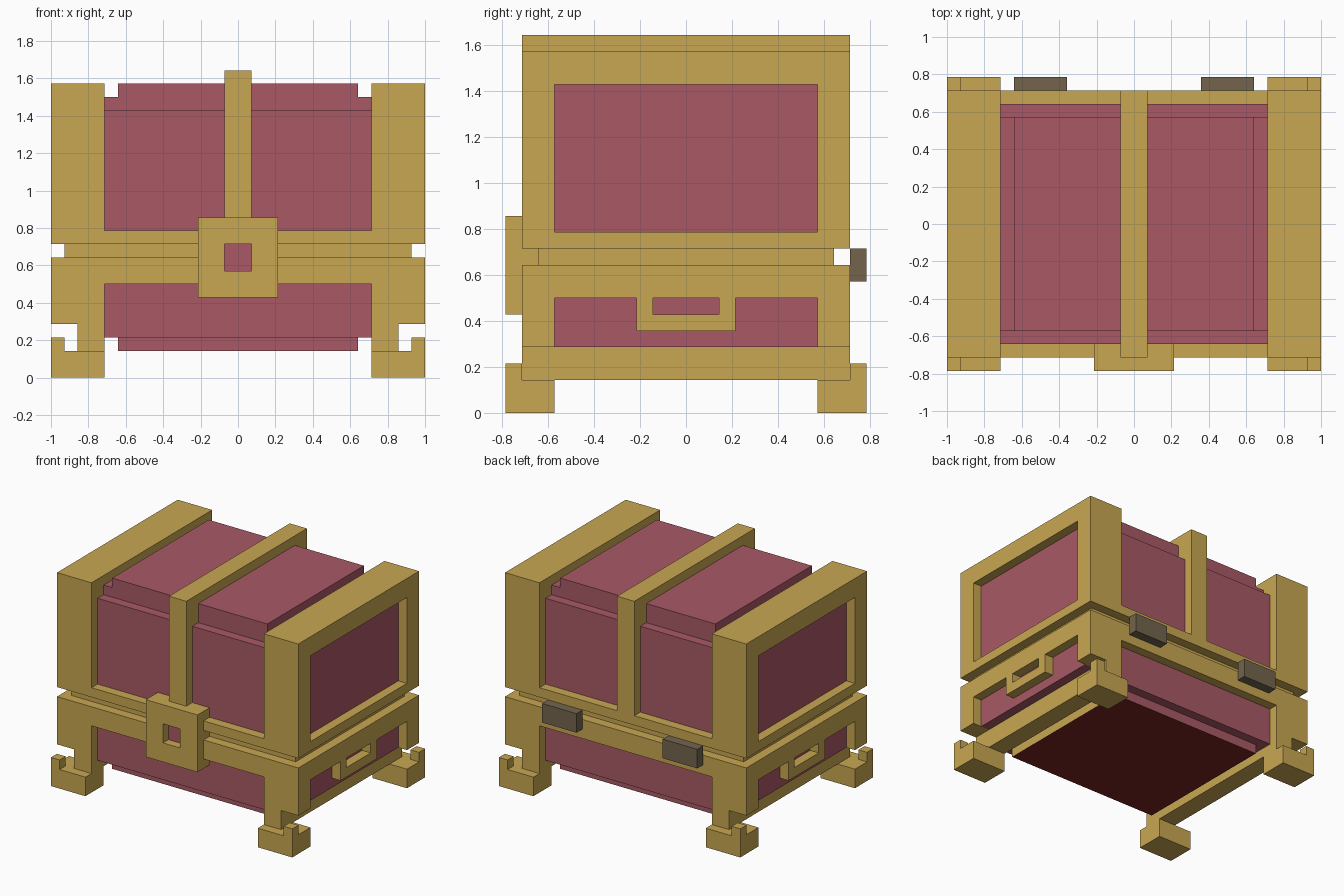
import bpy, bmesh

if "Cube" in bpy.data.objects:
    bpy.data.objects.remove(bpy.data.objects["Cube"])

U = 1 / 14  # the chest sits on a grid of 28 units across


def material(name, rgb):
    m = bpy.data.materials.new(name)
    lin = [((c / 255 + 0.055) / 1.055) ** 2.4 for c in rgb]
    m.diffuse_color = (*lin, 1)
    m.use_nodes = True
    m.node_tree.nodes["Principled BSDF"].inputs["Base Color"].default_value = m.diffuse_color
    return m


gold = material("gold trim", (201, 167, 82))
red = material("rose red panel", (169, 89, 101))
dark = material("dark red base", (122, 34, 34))
iron = material("dull hinge metal", (115, 101, 77))


def boxes(name, mats, *spans):
    """One object from boxes given as (x0, x1, y0, y1, z0, z1) in grid units."""
    bm = bmesh.new()
    for x0, x1, y0, y1, z0, z1 in spans:
        vs = bmesh.ops.create_cube(bm, size=1)["verts"]
        for v in vs:
            v.co = ((x1 if v.co.x > 0 else x0) * U,
                    (y1 if v.co.y > 0 else y0) * U,
                    (z1 if v.co.z > 0 else z0) * U)
    bm.normal_update()
    me = bpy.data.meshes.new(name)
    bm.to_mesh(me)
    bm.free()
    ob = bpy.data.objects.new(name, me)
    bpy.context.collection.objects.link(ob)
    for m in mats:
        me.materials.append(m)
    return ob


def flip(span, sx=1, sy=1):
    x0, x1, y0, y1, z0, z1 = span
    xs, ys = sorted((x0 * sx, x1 * sx)), sorted((y0 * sy, y1 * sy))
    return (*xs, *ys, z0, z1)


# Red body: lower box, upper box and stepped lid top
boxes("lower_body", [red], (-10, 10, -9, 9, 3, 9))
boxes("upper_body", [red], (-10, 10, -9, 9, 10, 20))
boxes("lid_step", [red], (-10, 10, -8, 8, 20, 21))
boxes("lid_top", [red], (-9, 9, -8, 8, 21, 22))

# Base lip: dark underside, gold ends
lip = boxes("base_lip", [red, dark, gold], (-9, 9, -8, 8, 2, 3))
for p in lip.data.polygons:
    if p.normal.z < -0.5:
        p.material_index = 1
    elif abs(p.normal.x) > 0.5:
        p.material_index = 2

# Recessed band between lid and base
boxes("seam_band", [gold], (-13, 13, -9, 9, 9, 10))

# Front and back rails
for side, s in (("front", 1), ("back", -1)):
    boxes(side + "_rails", [gold],
          flip((-10, 10, -10, -9, 10, 11), 1, s),
          flip((-10, 10, -10, -9, 7, 9), 1, s))

# Strap over the middle
boxes("center_strap", [gold], (-1, 1, -10, 10, 11, 23))

for side, s in (("right", 1), ("left", -1)):
    # End frames with recessed panels
    boxes(side + "_upper_frame", [gold], *[flip(b, s) for b in (
        (10, 14, -10, -8, 10, 22), (10, 14, 8, 10, 10, 22),
        (10, 14, -8, 8, 10, 11), (10, 14, -8, 8, 20, 22))])
    boxes(side + "_lower_frame", [gold], *[flip(b, s) for b in (
        (10, 14, -10, -8, 4, 9), (10, 14, 8, 10, 4, 9),
        (10, 14, -8, 8, 7, 9))])
    boxes(side + "_panels", [red],
          flip((10, 13, -8, 8, 11, 20), s), flip((10, 13, -8, 8, 4, 7), s))
    # Rail under the end frame
    boxes(side + "_bottom_rail", [gold], flip((10, 12, -10, 10, 2, 4), s))
    # U-shaped handle
    boxes(side + "_handle", [gold], *[flip(b, s) for b in (
        (13, 14, -3, 3, 5, 6), (13, 14, -3, -2, 6, 7), (13, 14, 2, 3, 6, 7))])
    # Hinge on the back
    boxes(side + "_hinge", [iron], flip((5, 9, 10, 11, 8, 10), s))
    # Feet with raised corner
    for end, t in (("front", -1), ("back", 1)):
        boxes(f"{end}_{side}_foot", [gold],
              flip((10, 14, 8, 11, 0, 2), s, t),
              flip((13, 14, 10, 11, 2, 3), s, t))

# Latch with a red keyhole
boxes("latch_plate", [gold],
      (-3, -1, -11, -9, 6, 12), (1, 3, -11, -9, 6, 12),
      (-1, 1, -11, -9, 6, 8), (-1, 1, -11, -9, 10, 12))
boxes("keyhole", [red], (-1, 1, -10.1, -9, 8, 10))
